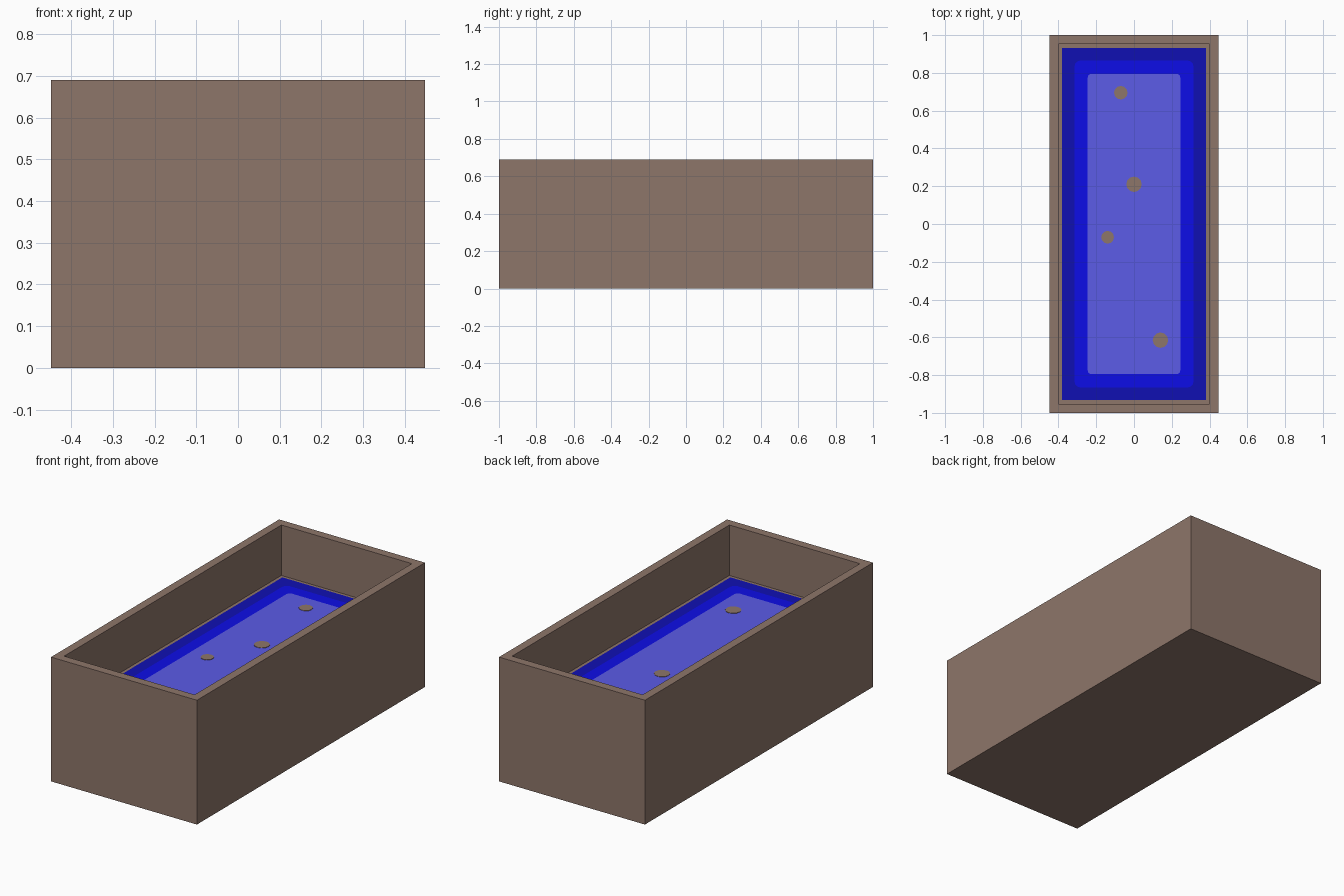
import bpy, bmesh

cube = bpy.data.objects.get("Cube")
if cube:
    bpy.data.objects.remove(cube, do_unlink=True)


def material(name, rgb):
    m = bpy.data.materials.new(name)
    m.use_nodes = True
    m.diffuse_color = (*rgb, 1)
    m.node_tree.nodes["Principled BSDF"].inputs["Base Color"].default_value = (*rgb, 1)
    return m


brown = material("brown", (0.27, 0.18, 0.144))
deep_blue = material("deep blue", (0.005, 0.005, 0.45))
bright_blue = material("bright blue", (0.005, 0.005, 0.98))
pale_blue = material("pale blue", (0.13, 0.13, 0.98))

HALF_X, HALF_Y, HEIGHT, WALL = 0.448, 1.0, 0.69, 0.067
FLOOR, LAYER = 0.41, 0.002


def finish(bm, name, mat):
    mesh = bpy.data.meshes.new(name)
    bm.to_mesh(mesh)
    bm.free()
    mesh.materials.append(mat)
    ob = bpy.data.objects.new(name, mesh)
    bpy.context.collection.objects.link(ob)
    return ob


def box(half_x, half_y, z0, z1):
    bm = bmesh.new()
    bmesh.ops.create_cube(bm, size=2)
    for v in bm.verts:
        v.co = (v.co.x * half_x, v.co.y * half_y, z1 if v.co.z > 0 else z0)
    return bm


def water_plate(name, half_x, half_y, level, corner, mat):
    """Thin sheet of water with softened upright corners."""
    z0 = FLOOR + level * LAYER
    bm = box(half_x, half_y, z0, z0 + LAYER)
    if corner:
        upright = [e for e in bm.edges
                   if abs(e.verts[0].co.z - e.verts[1].co.z) > LAYER / 2]
        bmesh.ops.bevel(bm, geom=upright, offset=corner, segments=3,
                        profile=0.5, affect='EDGES')
    return finish(bm, name, mat)


# Trough: solid block with a recess sunk into its top
bm = box(HALF_X, HALF_Y, 0, HEIGHT)
top = max(bm.faces, key=lambda f: f.calc_center_median().z)
bmesh.ops.inset_region(bm, faces=[top], thickness=WALL)
floor = bmesh.ops.extrude_discrete_faces(bm, faces=[top])["faces"][0]
for v in floor.verts:
    v.co.z = FLOOR
bmesh.ops.recalc_face_normals(bm, faces=bm.faces)
finish(bm, "trough", brown)

# Water bands, from the dark edge to the pale middle
water_plate("water_edge", HALF_X - WALL, HALF_Y - WALL, 0, 0, deep_blue)
water_plate("water_band", 0.315, 0.865, 1, 0.03, bright_blue)
water_plate("water_middle", 0.245, 0.795, 2, 0.02, pale_blue)

# Small brown spots on the water
spots = [(-0.07, 0.695, 0.036), (0, 0.21, 0.041), (-0.14, -0.07, 0.034), (0.14, -0.615, 0.041)]
for i, (x, y, radius) in enumerate(spots, 1):
    bm = bmesh.new()
    bmesh.ops.create_cone(bm, cap_ends=True, segments=12, radius1=radius,
                          radius2=radius, depth=LAYER)
    bmesh.ops.translate(bm, verts=bm.verts, vec=(x, y, FLOOR + 3.5 * LAYER))
    finish(bm, f"water_spot_{i}", brown)
